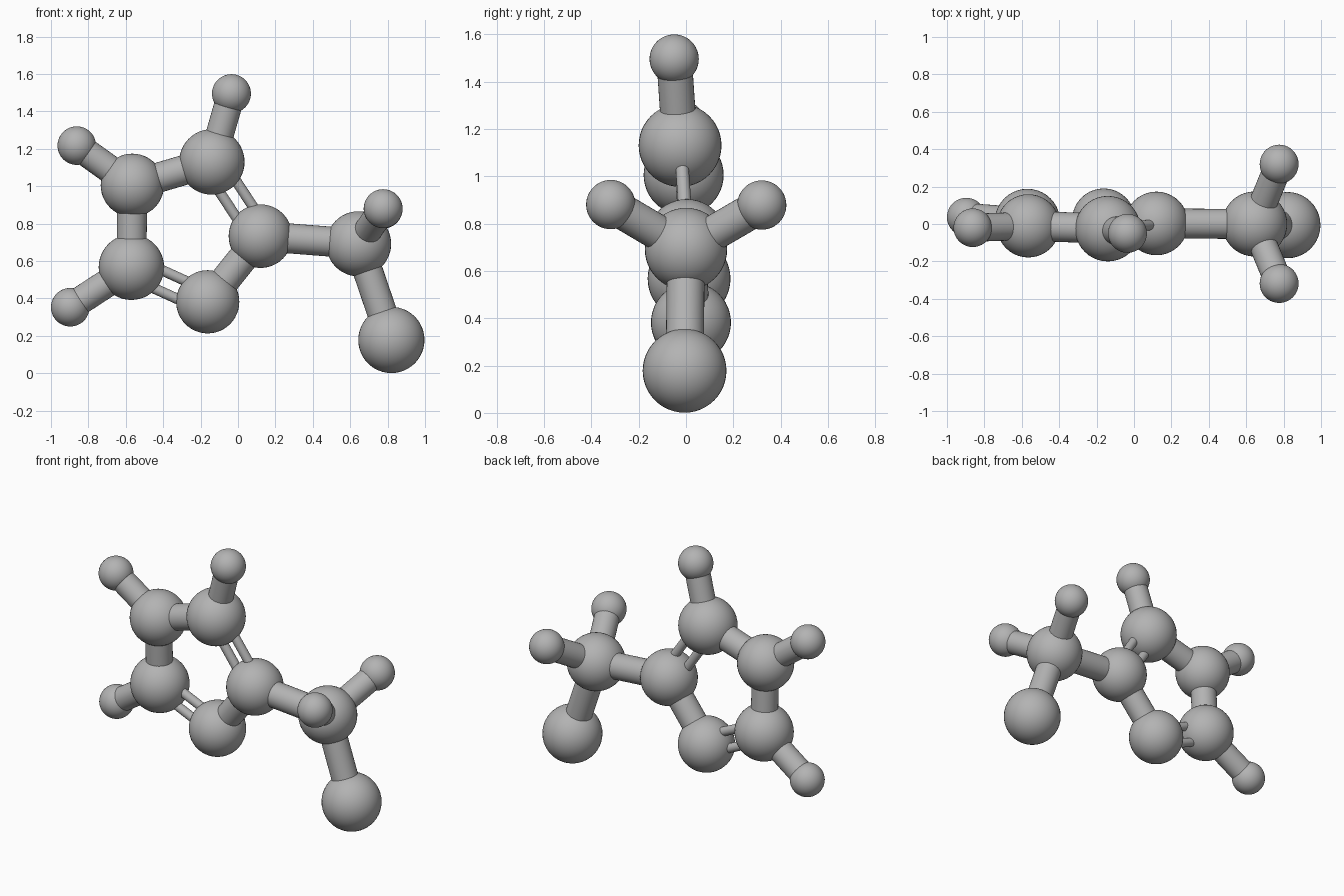
import bpy
from mathutils import Vector

cube = bpy.data.objects.get("Cube")
if cube:
    bpy.data.objects.remove(cube, do_unlink=True)

grey = bpy.data.materials.new("plain_grey")
grey.use_nodes = True
GREY = (0.45, 0.45, 0.45, 1)
grey.diffuse_color = GREY
grey.node_tree.nodes["Principled BSDF"].inputs["Base Color"].default_value = GREY

# Ball centres and radii
BALLS = {
    "ring_top": ((-0.14, -0.025, 1.13), 0.175),
    "ring_upper": ((-0.565, -0.01, 1.005), 0.169),
    "ring_lower": ((-0.57, 0.013, 0.567), 0.175),
    "ring_bottom": ((-0.162, 0.021, 0.382), 0.169),
    "ring_side": ((0.12, 0.003, 0.733), 0.17),
    "arm_joint": ((0.645, 0.0, 0.692), 0.174),
    "arm_end": ((0.82, -0.006, 0.178), 0.177),
    "small_top": ((-0.035, -0.05, 1.495), 0.104),
    "small_upper": ((-0.862, -0.02, 1.217), 0.103),
    "small_lower": ((-0.897, 0.037, 0.353), 0.103),
    "small_back": ((0.776, 0.32, 0.878), 0.104),
    "small_front": ((0.776, -0.318, 0.88), 0.104),
}
THICK = 0.08
SMALL = 0.075
THIN = 0.028
GAP = 0.053


def finish(name):
    obj = bpy.context.object
    obj.name = name
    obj.data.materials.append(grey)
    bpy.ops.object.shade_smooth_by_angle()
    return obj


def ball(name, centre, radius):
    bpy.ops.mesh.primitive_uv_sphere_add(segments=40, ring_count=24, radius=radius, location=centre)
    finish(name)


def rod(name, start, end, radius):
    axis = end - start
    bpy.ops.mesh.primitive_cylinder_add(vertices=32, radius=radius, depth=axis.length,
                                        location=(start + end) / 2)
    obj = finish(name)
    obj.rotation_euler = axis.to_track_quat("Z", "Y").to_euler()


def centre_of(name):
    return Vector(BALLS[name][0])


# Balls
for name, (centre, radius) in BALLS.items():
    ball(name + "_ball", centre, radius)

# Single rods
for a, b in [
    ("ring_top", "ring_upper"), ("ring_upper", "ring_lower"),
    ("ring_bottom", "ring_side"), ("ring_side", "arm_joint"),
    ("arm_joint", "arm_end"), ("ring_top", "small_top"),
    ("ring_upper", "small_upper"), ("ring_lower", "small_lower"),
    ("arm_joint", "small_back"), ("arm_joint", "small_front"),
]:
    radius = SMALL if b.startswith("small") else THICK
    rod(f"{a}_to_{b}_rod", centre_of(a), centre_of(b), radius)

# Paired thin rods, side by side in the plane of the ring
for a, b in [("ring_top", "ring_side"), ("ring_lower", "ring_bottom")]:
    start, end = centre_of(a), centre_of(b)
    side = (end - start).cross(Vector((0, 1, 0))).normalized() * GAP
    for label, sign in (("first", 1), ("second", -1)):
        rod(f"{a}_to_{b}_{label}_thin_rod", start + side * sign, end + side * sign, THIN)
